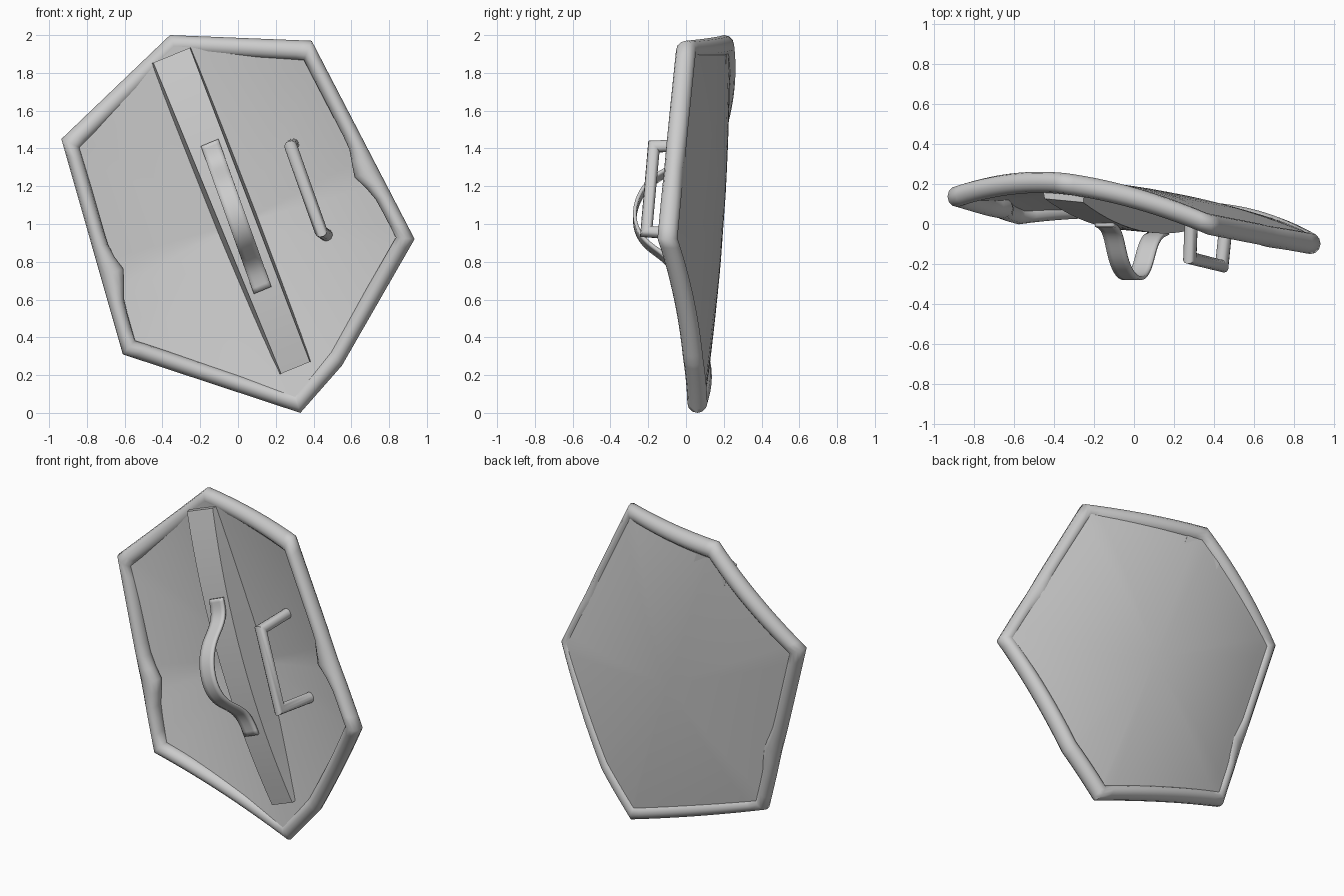
import bpy, bmesh, math
from mathutils import Vector

cube = bpy.data.objects.get("Cube")
if cube:
    bpy.data.objects.remove(cube)

steel = bpy.data.materials.new("plain_grey")
steel.use_nodes = True
steel.diffuse_color = (0.6, 0.6, 0.6, 1)
steel.node_tree.nodes["Principled BSDF"].inputs["Base Color"].default_value = (0.6, 0.6, 0.6, 1)

# The shield leans sideways: u runs across it, w runs up its spine
ACROSS = Vector((0.925, 0, 0.38))
UP = Vector((-0.38, 0, 0.925))
MIDDLE = Vector((0, 0, 1))


def local(x, z):
    d = Vector((x, 0, z)) - MIDDLE
    return d.dot(ACROSS), d.dot(UP)


def world(u, y, w):
    return MIDDLE + ACROSS * u + UP * w + Vector((0, y, 0))


def bow(u, w):
    """Depth of the curved shield surface, curling a little more towards the top."""
    return 0.13 + 0.072 * w - 0.088 * u - (0.195 + 0.04 * w) * u * u


def finish(name, bm, angle=40):
    bmesh.ops.recalc_face_normals(bm, faces=bm.faces)
    mesh = bpy.data.meshes.new(name)
    bm.to_mesh(mesh)
    bm.free()
    obj = bpy.data.objects.new(name, mesh)
    bpy.context.collection.objects.link(obj)
    mesh.materials.append(steel)
    bpy.ops.object.select_all(action='DESELECT')
    obj.select_set(True)
    bpy.context.view_layer.objects.active = obj
    bpy.ops.object.shade_smooth_by_angle(angle=math.radians(angle))
    return obj


def bridge(bm, a, b, closed=True):
    n = len(a)
    for i in range(n if closed else n - 1):
        j = (i + 1) % n
        bm.faces.new((a[i], a[j], b[j], b[i]))


def sweep(name, sections, loop=False, angle=40):
    """Skin a run of closed sections, capped unless it loops."""
    bm = bmesh.new()
    rings = [[bm.verts.new(p) for p in s] for s in sections]
    for a, b in zip(rings, rings[1:]):
        bridge(bm, a, b)
    if loop:
        bridge(bm, rings[-1], rings[0])
    else:
        bm.faces.new(rings[0])
        bm.faces.new(rings[-1])
    return finish(name, bm, angle)


# Outline of the shield, as x and z corners
corners = [(-0.36, 2.0), (0.39, 1.97), (0.935, 0.92), (0.55, 0.25),
           (0.33, 0.0), (-0.61, 0.31), (-0.935, 1.45)]
STEPS = 14
outline = []
for a, b in zip(corners, corners[1:] + corners[:1]):
    for k in range(STEPS):
        t = k / STEPS
        outline.append(local(a[0] + (b[0] - a[0]) * t, a[1] + (b[1] - a[1]) * t))

# Rounded rim, swelling inwards where the fold meets each side
rim_rings = []
SIDES = 12
for k in range(SIDES):
    ang = 2 * math.pi * k / SIDES
    ring = []
    for u, w in outline:
        swell = 0.053 + 0.03 * math.exp(-(w / 0.1) ** 2)
        scale = 1 - swell * (1 - math.cos(ang))
        ring.append(world(u * scale, bow(u, w) + 0.053 * math.sin(ang), w * scale))
    rim_rings.append(ring)
sweep("rim", rim_rings, loop=True, angle=60)


# Bowed panel: smooth back, front folded across the middle
def panel_side(name, offset, facing):
    bm = bmesh.new()
    rings = []
    for k in range(1, 11):
        s = 0.94 * k / 10
        rings.append([bm.verts.new(world(u * s, bow(u * s, w * s) + offset(s, w * s), w * s))
                      for u, w in outline])
    hub = bm.verts.new(world(0, bow(0, 0) + offset(0, 0), 0))
    first = rings[0]
    for i in range(len(first)):
        bm.faces.new((hub, first[i], first[(i + 1) % len(first)]))
    for a, b in zip(rings, rings[1:]):
        bridge(bm, a, b)
    mesh = finish(name, bm).data
    if sum(p.normal.y for p in mesh.polygons) * facing < 0:
        mesh.flip_normals()


panel_side("back_panel", lambda s, w: 0.055 - 0.03 * s * s, 1)
panel_side("front_panel", lambda s, w: -0.04 + 0.07 * (1 - abs(w)) - 0.012 * s * s, -1)

# Raised spine, standing proud in the middle and tucked under the rim at both ends
spine = []
for k in range(17):
    w = 0.96 - 1.78 * k / 16
    face = -0.035 + 0.045 * w + 0.12 * w * w
    base = bow(0, w) + 0.03
    right = 0.095 + 0.025 * w
    spine.append([world(u, y - 0.088 * u, w) for u, y in
                  ((-0.115, base), (-0.09, face), (right, face), (right + 0.015, base))])
sweep("spine", spine, angle=25)

# Arm strap: flat band bulging off the spine
strap_path = [(1.43, -0.005), (1.35, -0.015), (1.29, -0.07), (1.24, -0.17), (1.16, -0.245),
              (1.05, -0.28), (0.95, -0.26), (0.88, -0.2), (0.83, -0.12), (0.76, -0.06), (0.65, -0.045)]
bm = bmesh.new()
previous = None
for z, y in strap_path:
    centre = Vector((-0.15 + 0.28 * (1.43 - z) / 0.78, y, z))
    pair = [bm.verts.new(centre + ACROSS * side) for side in (-0.05, 0.05)]
    if previous:
        bridge(bm, previous, pair, closed=False)
    previous = pair
strap = finish("arm_strap", bm, angle=60)
rounding = strap.modifiers.new("rounding", 'SUBSURF')
rounding.levels = rounding.render_levels = 2
rounding.boundary_smooth = 'PRESERVE_CORNERS'
band = strap.modifiers.new("thickness", 'SOLIDIFY')
band.thickness = 0.018
band.offset = 0

# Hand grip: bent round bar
grip_path = [Vector(p) for p in ((0.29, 0.09, 1.42), (0.28, -0.17, 1.41),
                                 (0.44, -0.21, 0.96), (0.47, 0.08, 0.94))]
grip = []
for i, p in enumerate(grip_path):
    before = (p - grip_path[i - 1]).normalized() if i else None
    after = (grip_path[i + 1] - p).normalized() if i < 3 else None
    along = ((before or after) + (after or before)).normalized()
    side = along.cross(ACROSS).normalized()
    stretch = 1.35 if 0 < i < 3 else 1
    grip.append([p + side * 0.032 * stretch * math.cos(a) + side.cross(along) * 0.034 * math.sin(a)
                 for a in (2 * math.pi * k / 12 for k in range(12))])
sweep("hand_grip", grip, angle=50)
